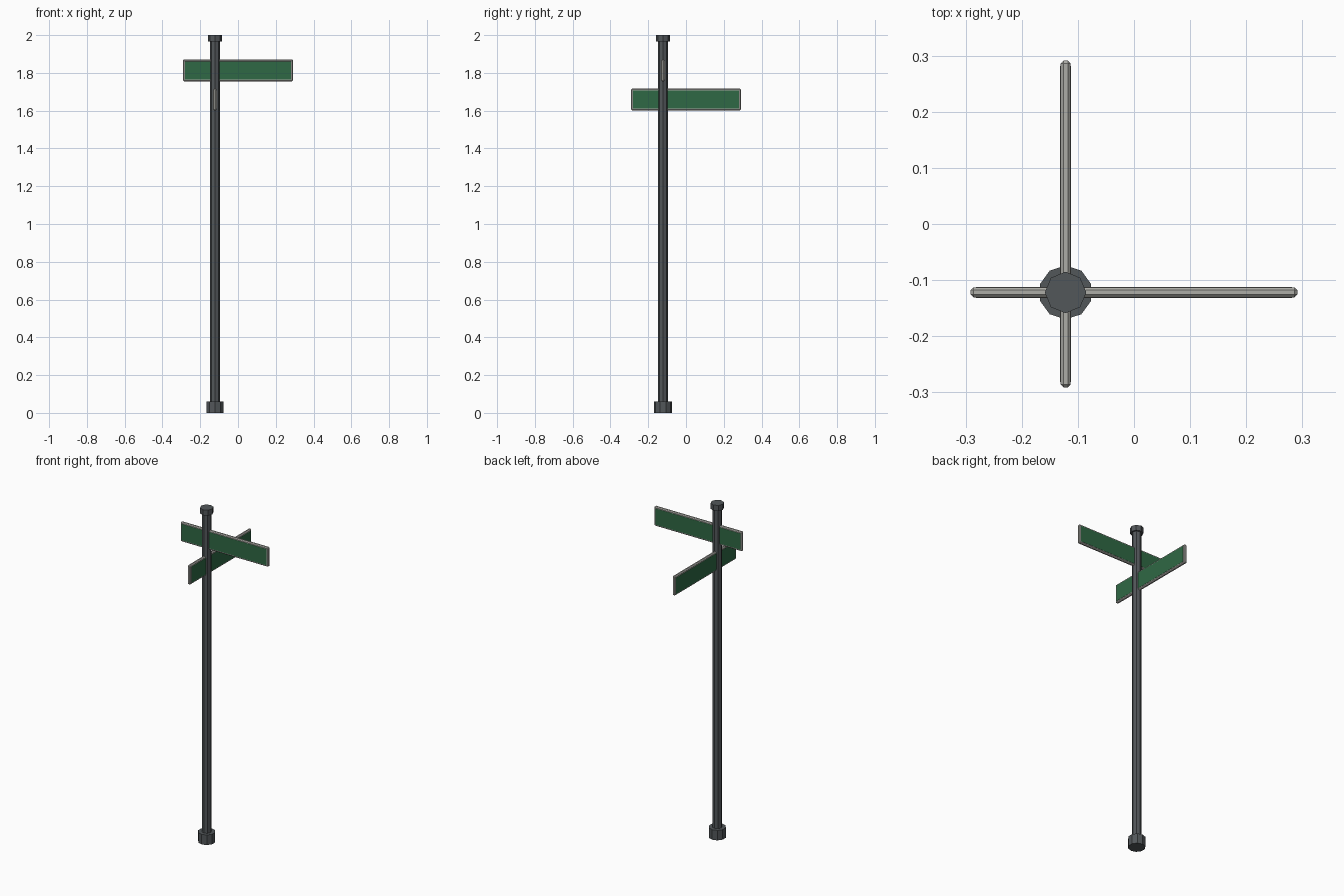
import bpy, bmesh, math
from mathutils import Matrix

cube = bpy.data.objects.get("Cube")
if cube:
    bpy.data.objects.remove(cube, do_unlink=True)

AXIS = -0.122  # post centre in both x and y


def material(name, color):
    m = bpy.data.materials.new(name)
    m.use_nodes = True
    m.diffuse_color = (*color, 1)
    bsdf = m.node_tree.nodes["Principled BSDF"]
    bsdf.inputs["Base Color"].default_value = (*color, 1)
    bsdf.inputs["Roughness"].default_value = 0.7
    return m


post_grey = material("dark post grey", (0.085, 0.095, 0.102))
frame_grey = material("pale frame grey", (0.42, 0.42, 0.39))
sign_green = material("sign green", (0.028, 0.14, 0.058))


def add_object(name, bm, mats):
    mesh = bpy.data.meshes.new(name)
    bm.to_mesh(mesh)
    bm.free()
    for m in mats:
        mesh.materials.append(m)
    obj = bpy.data.objects.new(name, mesh)
    bpy.context.collection.objects.link(obj)
    return obj


def prism(name, sides, radius, z0, z1):
    bm = bmesh.new()
    bmesh.ops.create_cone(bm, cap_ends=True, segments=sides, radius1=radius,
                          radius2=radius, depth=z1 - z0,
                          matrix=Matrix.Translation((AXIS, AXIS, (z0 + z1) / 2)))
    add_object(name, bm, [post_grey])


def sign(name, z0, z1, along_y):
    length, thick = 0.582, 0.018
    bm = bmesh.new()
    bmesh.ops.create_cube(bm, size=1, matrix=Matrix.Diagonal((length, thick, z1 - z0, 1)))
    bmesh.ops.bevel(bm, geom=bm.edges[:], offset=0.005, segments=1, affect='EDGES')
    # Green panels stand slightly proud of the frame on both broad faces
    broad = [f for f in bm.faces if abs(f.normal.y) > 0.99]
    bmesh.ops.inset_individual(bm, faces=broad, thickness=0.006)
    bmesh.ops.inset_individual(bm, faces=broad, thickness=0.0003, depth=0.001)
    for f in broad:
        f.material_index = 1
    # Turn the plate if needed and move it onto the post
    turn = Matrix.Rotation(math.pi / 2 if along_y else 0, 4, 'Z')
    place = (AXIS, 0, (z0 + z1) / 2) if along_y else (0, AXIS, (z0 + z1) / 2)
    bmesh.ops.transform(bm, matrix=Matrix.Translation(place) @ turn, verts=bm.verts)
    add_object(name, bm, [frame_grey, sign_green])


# Post with its foot and cap
prism("post_base", 10, 0.048, 0, 0.06)
prism("post", 8, 0.027, 0.03, 1.98)
prism("post_cap", 8, 0.037, 1.967, 2.0)

# Two crossing street signs
sign("upper_sign", 1.755, 1.871, False)
sign("lower_sign", 1.601, 1.717, True)
